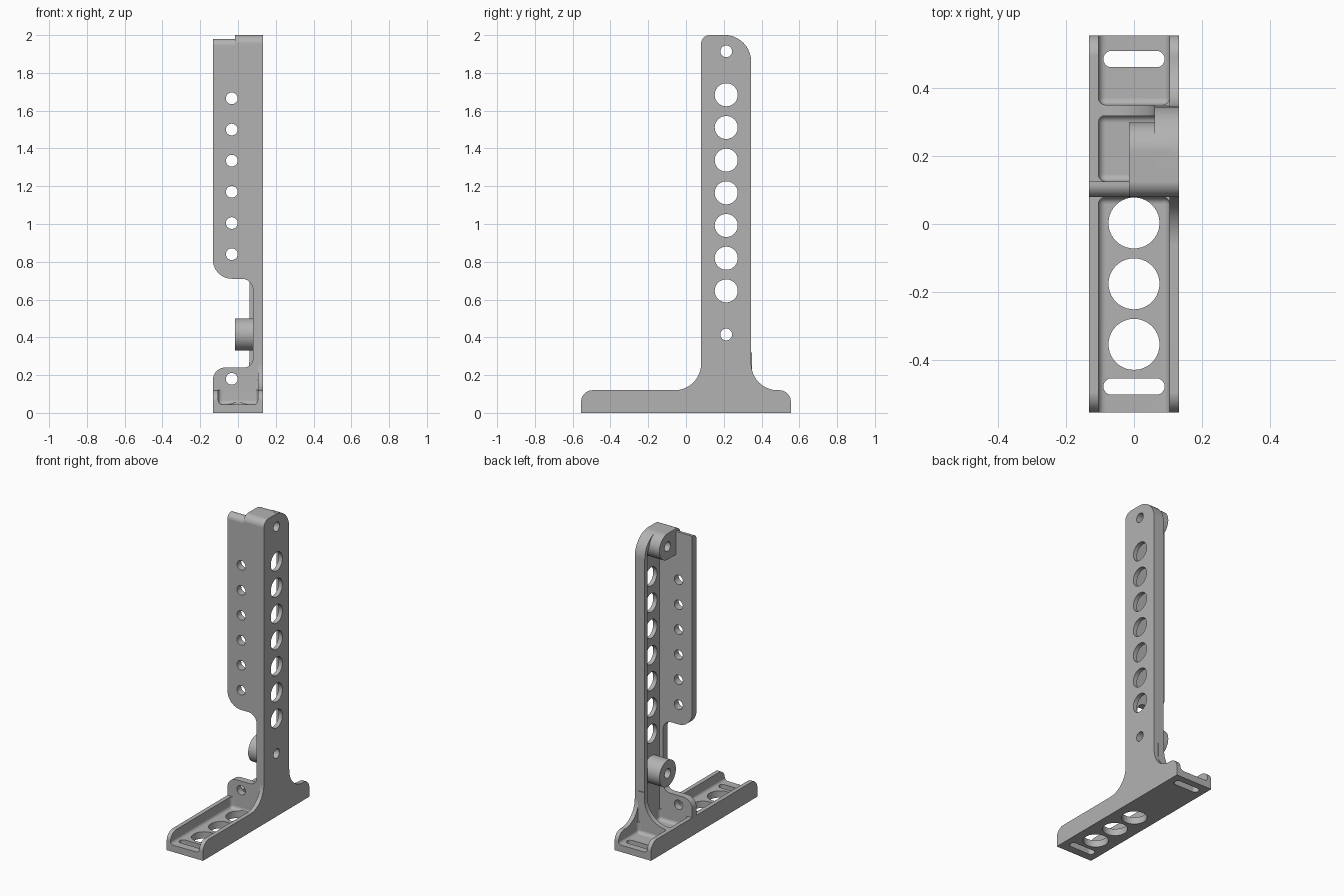
import bpy, bmesh, math
from mathutils import Vector

if "Cube" in bpy.data.objects:
    bpy.data.objects.remove(bpy.data.objects["Cube"], do_unlink=True)

grey = bpy.data.materials.new("plain grey")
grey.use_nodes = True
COLOUR = (0.45, 0.45, 0.45, 1)
grey.diffuse_color = COLOUR
grey.node_tree.nodes["Principled BSDF"].inputs["Base Color"].default_value = COLOUR

W, L = 0.133, 0.555        # half width and half length of the foot
WALL = 0.105               # inner face of the side walls
FRONT, PLATE, BACK = 0.08, 0.125, 0.345   # depth stations of the upright
MID = 0.213                # centre line of the upright
TOP, RIM, FLOOR = 0.12, 0.06, 0.045


def rounded(points, steps=8):
    """Polygon outline; a third number on a point rounds that corner."""
    out = []
    n = len(points)
    for i, p in enumerate(points):
        c = Vector(p[:2])
        if len(p) < 3:
            out.append(c)
            continue
        a = (Vector(points[i - 1][:2]) - c).normalized()
        b = (Vector(points[(i + 1) % n][:2]) - c).normalized()
        half = a.angle(b) / 2
        centre = c + (a + b).normalized() * p[2] / math.sin(half)
        start = c + a * p[2] / math.tan(half) - centre
        end = c + b * p[2] / math.tan(half) - centre
        for k in range(steps + 1):
            t = k / steps
            out.append(centre + (start * (1 - t) + end * t).normalized() * p[2])
    return out


def circle(a, b, r, n=40):
    return [Vector((a + r * math.cos(math.tau * k / n), b + r * math.sin(math.tau * k / n)))
            for k in range(n)]


def prism(bm, axis, outline, lo, hi):
    """Extrude an outline along an axis between two positions."""
    place = {"x": lambda p, h: (h, p.x, p.y),
             "y": lambda p, h: (p.x, h, p.y),
             "z": lambda p, h: (p.x, p.y, h)}[axis]
    rings = [[bm.verts.new(place(p, h)) for p in outline] for h in (lo, hi)]
    faces = [bm.faces.new(r) for r in rings]
    n = len(outline)
    for i in range(n):
        j = (i + 1) % n
        faces.append(bm.faces.new((rings[0][i], rings[0][j], rings[1][j], rings[1][i])))
    bmesh.ops.recalc_face_normals(bm, faces=faces)


def make(name, prisms):
    bm = bmesh.new()
    for args in prisms:
        prism(bm, *args)
    mesh = bpy.data.meshes.new(name)
    bm.to_mesh(mesh)
    bm.free()
    obj = bpy.data.objects.new(name, mesh)
    bpy.context.collection.objects.link(obj)
    return obj


def soft_box(name, x, y, z, r):
    """Cutter block with rounded edges."""
    bm = bmesh.new()
    prism(bm, "z", rounded([(x[0], y[0]), (x[1], y[0]), (x[1], y[1]), (x[0], y[1])]), *z)
    bmesh.ops.bevel(bm, geom=bm.edges[:], offset=r, segments=4, profile=0.5, affect="EDGES")
    obj = make(name, [])
    bm.to_mesh(obj.data)
    bm.free()
    return obj


def cut(obj, cutter):
    mod = obj.modifiers.new("cut", "BOOLEAN")
    mod.operation, mod.solver, mod.object = "DIFFERENCE", "EXACT", cutter
    bpy.context.view_layer.update()
    deps = bpy.context.evaluated_depsgraph_get()
    mesh = bpy.data.meshes.new_from_object(obj.evaluated_get(deps))
    obj.modifiers.clear()
    obj.data = mesh
    bpy.data.objects.remove(cutter, do_unlink=True)


def finish(obj):
    mesh = obj.data
    mesh.materials.clear()
    mesh.materials.append(grey)
    for p in mesh.polygons:
        p.use_smooth = True
        p.material_index = 0
    mesh.set_sharp_from_angle(angle=math.radians(32))
    mod = obj.modifiers.new("flat face shading", "WEIGHTED_NORMAL")
    mod.keep_sharp = True


LOW, HIGH = 0.415, 1.914                       # boss heights
pin_holes = [("x", circle(MID, z, 0.031), -1, 1) for z in (LOW, HIGH)]
big_holes = [("x", circle(MID, 0.646 + 0.173 * i, 0.061), -1, 1) for i in range(7)]

# Side wall: foot flank sweeping up into the upright
side = make("side_wall", [("x", rounded([
    (-L, 0), (L, 0), (L, TOP, 0.06), (BACK, TOP, 0.14), (BACK, 2, 0.14),
    (FRONT, 2, 0.045), (FRONT, TOP, 0.14), (-L, TOP, 0.06)], 12), WALL, W)])
cut(side, make("hole_cutter", pin_holes + big_holes))

# Rim around the back and top of the upright
rim = make("upright_rim", [("x", rounded([
    (FRONT, FLOOR), (BACK, FLOOR), (BACK, 2, 0.14), (FRONT, 2, 0.045)], 12), RIM, WALL)])
cut(rim, make("rim_cutter", [("x", rounded([
    (0, -1), (0.318, -1), (0.318, 1.97, 0.11), (0, 1.97)], 12), -1, 1)]))

# Foot tray with three hollows
tray = make("foot_tray", [("x", rounded([
    (-L, 0), (L, 0), (L, TOP, 0.06), (-L, TOP, 0.06)]), -W, W)])
for y in ((-1, FRONT), (PLATE, 0.32), (0.35, 1)):
    cut(tray, soft_box("hollow_cutter", (-WALL, WALL), y, (FLOOR, 0.4), 0.022))
foot_holes = [("z", circle(0, y, 0.075), -1, 1) for y in (0.003, -0.176, -0.354)]
for y in (0.485, -0.478):
    foot_holes.append(("z", rounded([
        (-0.09, y - 0.024, 0.0235), (0.09, y - 0.024, 0.0235),
        (0.09, y + 0.024, 0.0235), (-0.09, y + 0.024, 0.0235)]), -1, 1))
cut(tray, make("hole_cutter", foot_holes))

# Front plate with its side cut-out and row of small holes
plate = make("front_plate", [("y", rounded([
    (-W, 0), (W, 0), (W, 1.94), (-W, 1.94), (-W, 0.71, 0.1), (0.08, 0.71, 0.06),
    (0.08, 0.24, 0.05), (-W, 0.24, 0.065)]), FRONT, PLATE)])
cut(plate, make("hole_cutter", [
    ("y", circle(-0.033, z, 0.031), -1, 1)
    for z in [0.18] + [0.84 + 0.165 * i for i in range(6)]]))

# Rounded top edge of the front plate
cap = make("front_plate_cap", [("x", rounded([
    (FRONT, 1.94), (PLATE, 1.94), (PLATE, 1.98), (FRONT, 1.98, 0.035)]), -W, W)])

# Cross web behind the upright, curving up to the rim
web = make("cross_web", [("y", rounded([
    (-W, 0.02), (WALL, 0.02), (WALL, 0.32), (RIM, 0.32), (RIM, TOP, 0.16), (-W, TOP)], 12),
    0.318, 0.35)])

# Pin bosses
BOSS = -0.015
lower = make("lower_boss", [("x", circle(MID, LOW, 0.086), BOSS, WALL + 0.005)])
upper = make("upper_boss", [("x", circle(MID, HIGH, 0.086), BOSS, WALL + 0.005)])
for boss, z in ((lower, LOW), (upper, HIGH)):
    cut(boss, make("pin_cutter", [("x", circle(MID, z, 0.031), -1, 1)]))

# Block tying the upper boss to the front plate
block = make("upper_boss_block", [("x", rounded([
    (FRONT, 1.828), (MID, 1.828), (MID, 2), (FRONT, 2, 0.045)]), BOSS, WALL + 0.005)])
cut(block, make("pin_cutter", [("x", circle(MID, HIGH, 0.031), -1, 1)]))

for part in (side, rim, tray, plate, cap, web, lower, upper, block):
    finish(part)
